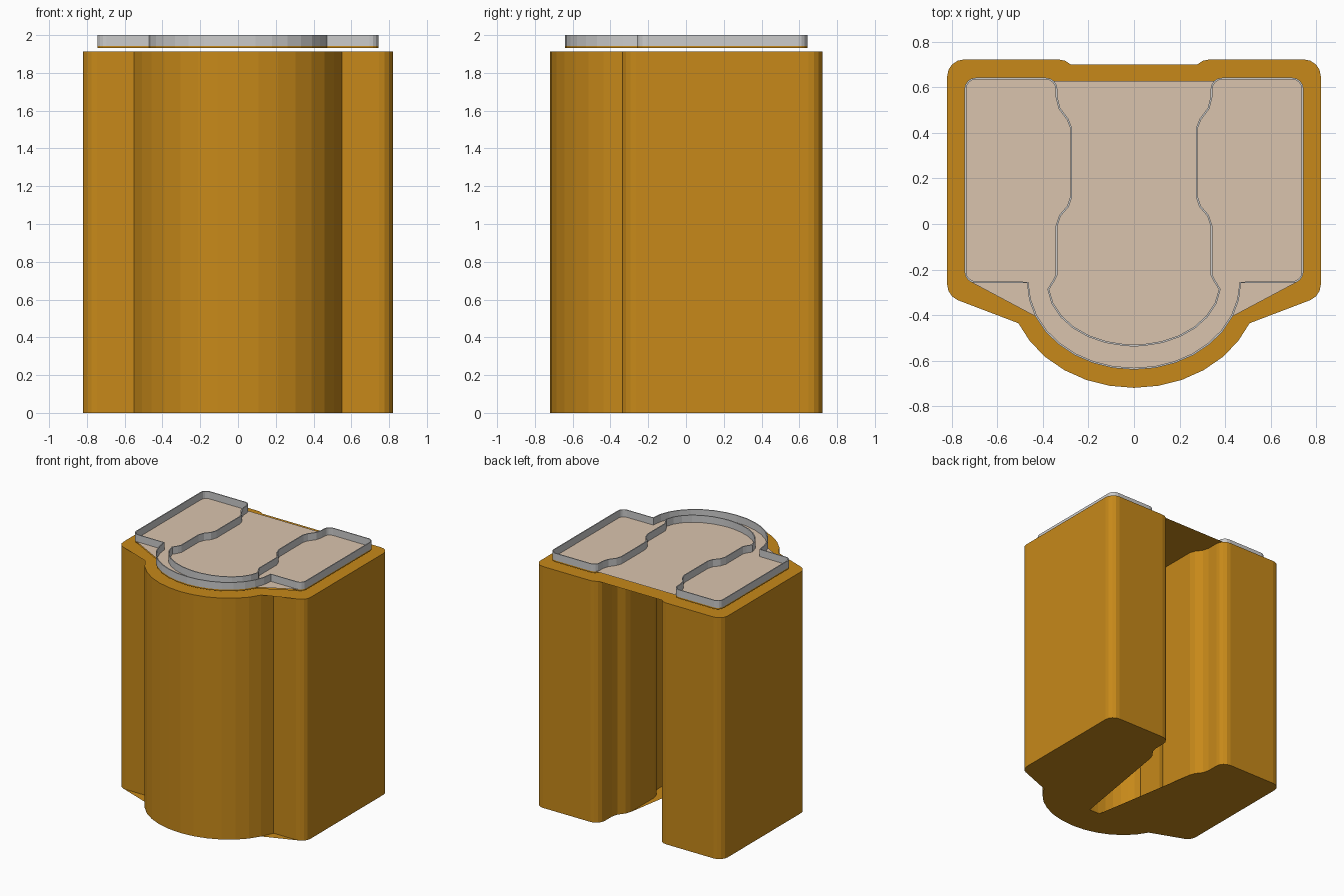
import bpy, bmesh, math

if "Cube" in bpy.data.objects:
    bpy.data.objects.remove(bpy.data.objects["Cube"])

def material(name, rgb):
    m = bpy.data.materials.new(name)
    m.diffuse_color = (*rgb, 1)
    m.use_nodes = True
    m.node_tree.nodes["Principled BSDF"].inputs["Base Color"].default_value = m.diffuse_color
    return m

ORANGE = material("orange", (0.57, 0.25, 0.01))
TAN = material("tan", (0.70, 0.55, 0.42))

def arc(cx, cy, rx, ry, a0, a1, n):
    return [(cx + rx * math.cos(math.radians(a0 + (a1 - a0) * i / n)),
             cy + ry * math.sin(math.radians(a0 + (a1 - a0) * i / n))) for i in range(n + 1)]

def mirrored(half):
    """Close a right-hand chain by mirroring it across x = 0."""
    loop = list(half)
    for x, y in reversed(half):
        if x > 1e-5:
            loop.append((-x, y))
    return loop

def outlines(d):
    """U-shaped outline grown by d: true wall loop and simplified cap loop."""
    r = 0.05 + d * 0.3
    bow = arc(0, -0.26, 0.47 + d, 0.38 + d, -90, 0, 8)
    right, low, high, inner = 0.745 + d * 0.95, -0.26 - d, 0.643 + d, 0.337 - d
    block = (arc(right - r, low + r, r, r, -90, 0, 4)
             + arc(right - r, high - r, r, r, 0, 90, 4)
             + arc(inner + r, high - r, r, r, 90, 180, 4))
    shoulder = [(inner, 0.56), (inner + -0.013, 0.51), (inner - 0.05, 0.46), (0.272 - d, 0.42)]
    waist = [(0.272 - d, 0.12), (0.287 - d, 0.075), (0.322 - d, 0.035), (inner, -0.01),
             (inner, -0.225), (inner + 0.012, -0.25)]
    bay = arc(0, -0.26, 0.375 - d, 0.27 - d * 0.9, -6, -84, 6)
    bay.append((0, -0.53 + d * 0.9))
    # keep only the bow points below the foot of the block
    wall_bow = [p for p in bow if p[1] < low - 0.01]
    wall = wall_bow + [(0.47 + d, low)] + block + shoulder + waist + bay
    tip = (0.03 + d * 0.2, -0.529 + d * 0.9)
    cap = bow[:7] + block[1:] + shoulder + [tip, (0, tip[1])]
    return mirrored(wall), mirrored(cap)

def finish(bm, name, mats=()):
    bmesh.ops.remove_doubles(bm, verts=bm.verts, dist=1e-5)
    me = bpy.data.meshes.new(name)
    bm.to_mesh(me)
    bm.free()
    ob = bpy.data.objects.new(name, me)
    bpy.context.collection.objects.link(ob)
    for m in mats:
        me.materials.append(m)
    return ob

def wall_faces(bm, loop, z0, z1):
    low = [bm.verts.new((x, y, z0)) for x, y in loop]
    high = [bm.verts.new((x, y, z1)) for x, y in loop]
    n = len(loop)
    for i in range(n):
        j = (i + 1) % n
        bm.faces.new((low[i], low[j], high[j], high[i]))

def cap_face(bm, loop, z, up=True, slot=0):
    vs = [bm.verts.new((x, y, z)) for x, y in loop]
    f = bm.faces.new(vs if up else vs[::-1])
    f.material_index = slot
    bmesh.ops.triangulate(bm, faces=[f])

# tall body: walls follow the outline, caps bridge its hollows
wall, cap = outlines(0.08)
bm = bmesh.new()
wall_faces(bm, wall, 0, 1.912)
cap_face(bm, cap, 0, up=False)
cap_face(bm, cap, 1.912)
finish(bm, "body", [ORANGE])

# thin base of the tray, floating just above the body
wall, cap = outlines(0)
bm = bmesh.new()
wall_faces(bm, wall, 1.932, 1.943)
cap_face(bm, cap, 1.932, up=False)
cap_face(bm, cap, 1.943, slot=1)
finish(bm, "tray_floor", [ORANGE, TAN])

# thin grey rim standing on the tray floor
bm = bmesh.new()
wall_faces(bm, wall, 1.943, 2.0)
rim = finish(bm, "tray_rim")
mod = rim.modifiers.new("thickness", "SOLIDIFY")
mod.thickness = 0.008
mod.offset = -1
